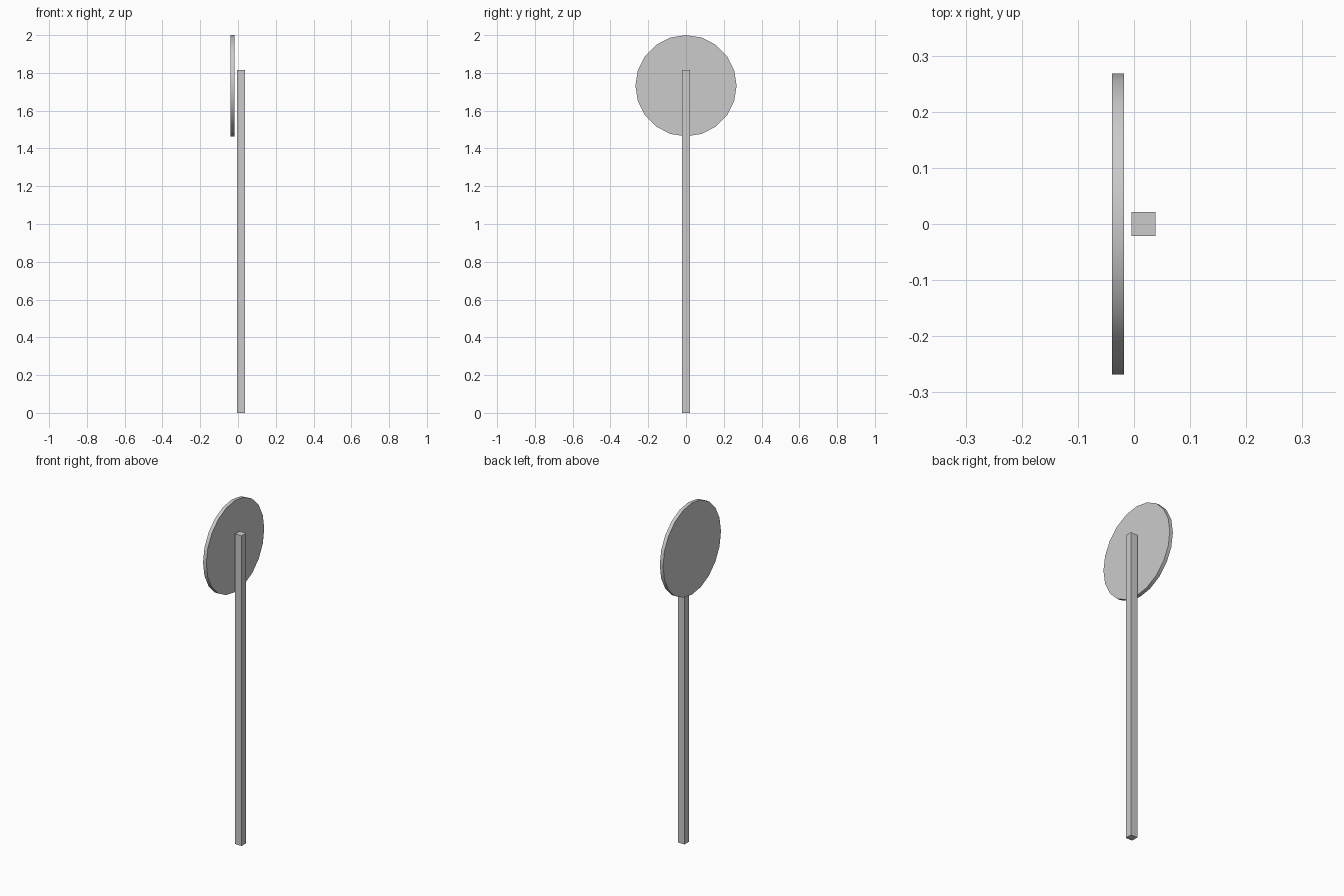
import bpy
import math

if "Cube" in bpy.data.objects:
    bpy.data.objects.remove(bpy.data.objects["Cube"])

POST_HEIGHT = 1.815
DISC_RADIUS = 0.268
DISC_TOP = 2.0

# Square post, standing on the ground
bpy.ops.mesh.primitive_cube_add(size=1, location=(0.0167, 0, POST_HEIGHT / 2))
post = bpy.context.object
post.name = "post"
post.scale = (0.043, 0.042, POST_HEIGHT)
bpy.ops.object.transform_apply(location=False, rotation=False, scale=True)

# Round sign plate, facing -x, with a smooth rim and sharp face edges
bpy.ops.mesh.primitive_cylinder_add(
    vertices=20, radius=DISC_RADIUS, depth=0.021,
    location=(-0.0283, 0, DISC_TOP - DISC_RADIUS),
    rotation=(0, math.pi / 2, 0))
plate = bpy.context.object
plate.name = "sign_plate"
bpy.ops.object.transform_apply(location=False, rotation=True, scale=False)
bpy.ops.object.shade_smooth_by_angle(angle=math.radians(30))
